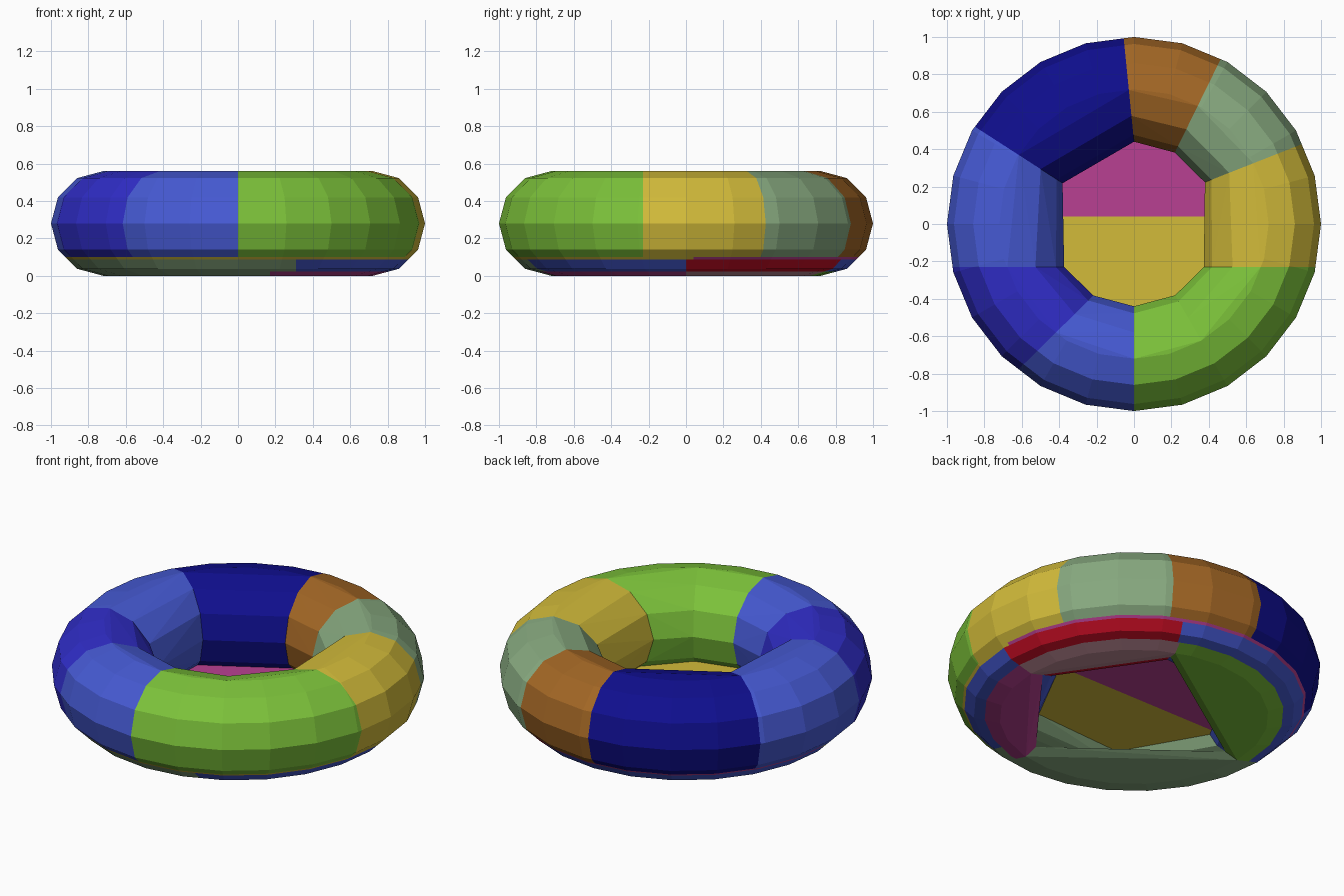
import bpy
import bmesh
from math import cos, sin, pi, radians
from mathutils import Vector

if "Cube" in bpy.data.objects:
    bpy.data.objects.remove(bpy.data.objects["Cube"], do_unlink=True)

RING, TUBE = 0.72, 0.28


def linear(c):
    c /= 255
    return c / 12.92 if c <= 0.04045 else ((c + 0.055) / 1.055) ** 2.4


def material(name, rgb):
    m = bpy.data.materials.new(name)
    m.use_nodes = True
    col = tuple(linear(c) for c in rgb) + (1,)
    m.diffuse_color = col
    bsdf = m.node_tree.nodes["Principled BSDF"]
    bsdf.inputs["Base Color"].default_value = col
    bsdf.inputs["Roughness"].default_value = 0.8
    return m


MATS = {n: material(n, c) for n, c in {
    "green": (124, 194, 58), "yellow": (210, 187, 58), "royal_blue": (70, 90, 212),
    "blue": (48, 45, 200), "navy": (15, 14, 142), "brown": (163, 103, 37),
    "sage": (136, 170, 128), "magenta": (185, 64, 146), "red": (198, 13, 36),
    "mauve": (190, 138, 150)}.items()}


def torus():
    """Faceted ring: 24 segments around, 12 around the tube."""
    bm = bmesh.new()
    rows = []
    for i in range(24):
        a = i * pi / 12
        row = []
        for j in range(12):
            b = j * pi / 6
            r = RING + TUBE * cos(b)
            row.append(bm.verts.new((r * cos(a), r * sin(a), TUBE + TUBE * sin(b))))
        rows.append(row)
    for i in range(24):
        p, q = rows[i], rows[(i + 1) % 24]
        for j in range(12):
            k = (j + 1) % 12
            bm.faces.new((p[j], q[j], q[k], p[k]))
    return bm


def hull_piece(name, colour, z0, z1, planes):
    """Convex hull of the part of the ring left after cutting away each plane's outer side."""
    bm = torus()
    cuts = [((0, 0, z0), (0, 0, -1)), ((0, 0, z1), (0, 0, 1))] + planes
    for co, no in cuts:
        bmesh.ops.bisect_plane(bm, geom=bm.verts[:] + bm.edges[:] + bm.faces[:], dist=1e-5,
                               plane_co=co, plane_no=no, clear_outer=True)
    points = [v.co.copy() for v in bm.verts]
    bm.free()
    bm = bmesh.new()
    for p in points:
        bm.verts.new(p)
    bmesh.ops.remove_doubles(bm, verts=bm.verts[:], dist=1e-4)
    bmesh.ops.convex_hull(bm, input=bm.verts[:])
    bmesh.ops.delete(bm, geom=[v for v in bm.verts if not v.link_faces], context='VERTS')
    bmesh.ops.dissolve_limit(bm, angle_limit=radians(0.5), verts=bm.verts[:], edges=bm.edges[:])
    bmesh.ops.recalc_face_normals(bm, faces=bm.faces[:])
    me = bpy.data.meshes.new(name)
    bm.to_mesh(me)
    bm.free()
    me.materials.append(MATS[colour])
    bpy.context.collection.objects.link(bpy.data.objects.new(name, me))


def ray(deg):
    d = Vector((cos(radians(deg)), sin(radians(deg))))
    return (d * 0.4, d)


def sector(a, b):
    """Planes bounding the counterclockwise wedge from line a to line b (inner, outer points)."""
    ai, ao, bi, bo = (Vector(p) for p in (*a, *b))
    da, db = ao - ai, bo - bi
    mid = ao + bo
    if mid.length < 0.3:
        mid = Vector((-ao.y, ao.x))
    return [((ai.x, ai.y, 0), (da.y, -da.x, 0)),
            ((bi.x, bi.y, 0), (-db.y, db.x, 0)),
            ((0, 0, 0), (-mid.x, -mid.y, 0))]


def layer(prefix, z0, z1, lines, colours):
    for i, colour in enumerate(colours):
        hull_piece(f"{prefix}_{i + 1}", colour, z0, z1,
                   sector(lines[i], lines[(i + 1) % len(lines)]))


# Tall upper ring
layer("upper_segment", 0.1, 0.56, [
    ((0.39, -0.23), (0.96, -0.23)),
    ((0.385, 0.225), (0.88, 0.42)),
    ((0.22, 0.385), (0.465, 0.885)),
    ((0, 0.44), (-0.055, 0.99)),
    ((-0.385, 0.22), (-0.85, 0.52)),
    ((-0.39, -0.23), (-0.96, -0.23)),
    ((-0.22, -0.385), (-0.61, -0.77)),
    ((0, -0.44), (0, -1)),
    ray(-60)],
    ["yellow", "sage", "brown", "navy", "royal_blue", "blue", "royal_blue", "green", "green"])

# Thin floor plates closing the hole
hull_piece("floor_plate_back", "magenta", 0.088, 0.1, [((0, 0.04, 0), (0, -1, 0))])
hull_piece("floor_plate_front", "yellow", 0.088, 0.1, [((0, 0.04, 0), (0, 1, 0))])

# Lower band under the plates
layer("lower_segment", 0.022, 0.088, [
    ray(0),
    ((0.19, 0.48), (0.36, 0.84)),
    ray(124),
    ray(180),
    ray(240),
    ((0.31, -0.42), (0.31, -0.86))],
    ["red", "royal_blue", "royal_blue", "sage", "sage", "royal_blue"])

# Shallow foot segments
layer("foot_segment", 0.0, 0.022, [
    ray(0),
    ray(68),
    ray(180),
    ((0.17, -0.6), (0.17, -0.8))],
    ["mauve", "green", "sage", "magenta"])
